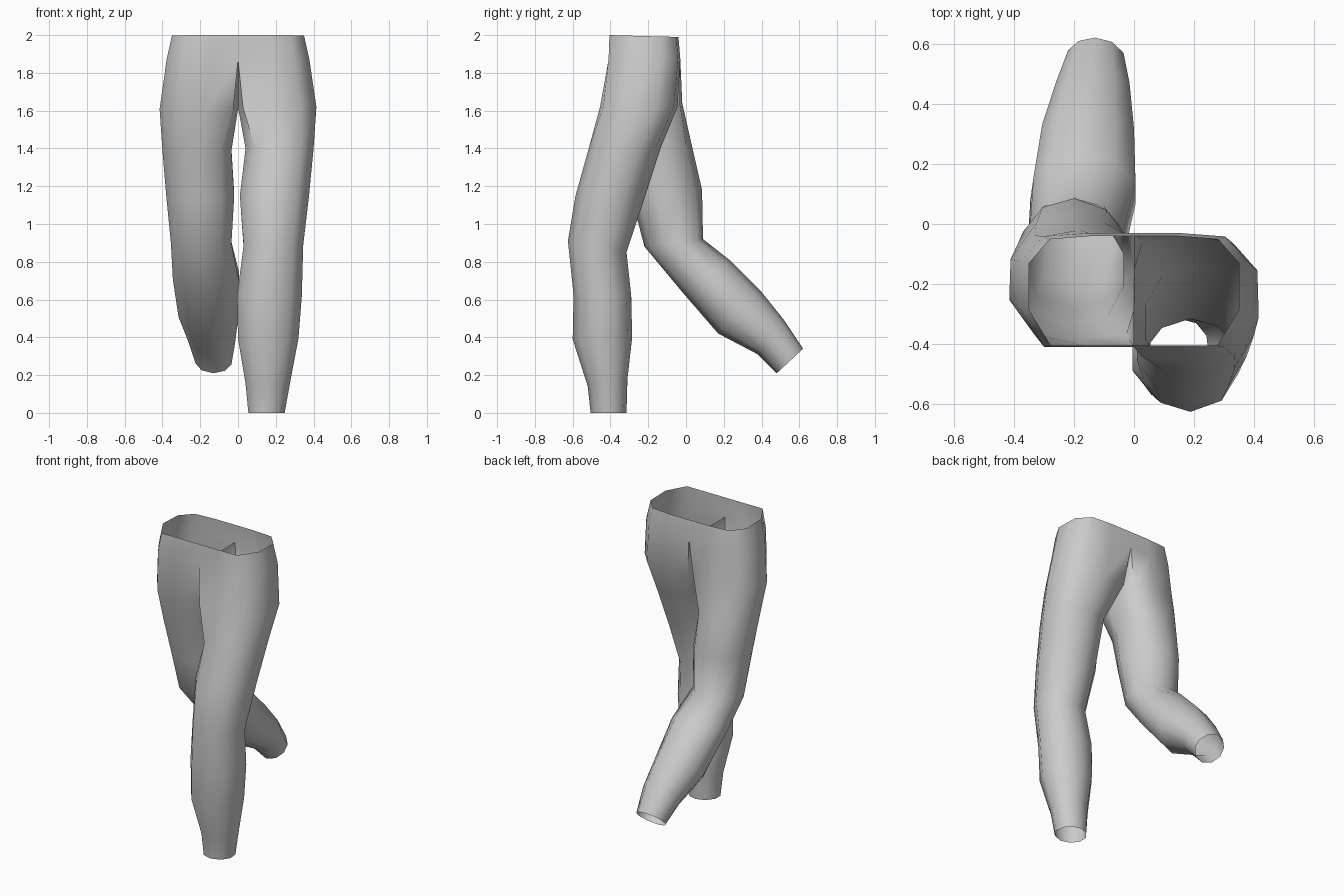
import bpy
import bmesh
import math
from mathutils import Vector

# Remove the default cube only
cube = bpy.data.objects.get("Cube")
if cube:
    bpy.data.objects.remove(cube, do_unlink=True)

# One plain cloth colour
cloth = bpy.data.materials.new("grey cloth")
cloth.use_nodes = True
colour = (0.6, 0.6, 0.6, 1.0)
cloth.diffuse_color = colour
cloth.node_tree.nodes["Principled BSDF"].inputs["Base Color"].default_value = colour

# Cross-sections as (inner to outer, front to back) fractions.
# The last three edges of each ring run along the inner side of the leg.
HIP = [(0, 0), (.4, 0), (.79, 0), (1, .33), (1, .75),
       (.8, .97), (.4, 1), (0, 1), (0, .67), (0, .33)]
LEG = [(.18, .1), (.5, 0), (.83, .12), (1, .4), (.97, .7),
       (.79, .92), (.5, 1), (.2, .9), (0, .64), (0, .35)]
COUNT = len(HIP)
INNER_START = 7

# Rings: inner x, outer x, front (y, z), back (y, z), roundness
WAIST = [
    (0, .35, (-.405, 2), (-.04, 1.99), 0),
    (0, .378, (-.41, 1.87), (-.03, 1.87), 0),
]
FORWARD_LEG = WAIST + [
    (0, .415, (-.455, 1.62), (-.045, 1.62), .35),
    (.04, .40, (-.515, 1.4), (-.135, 1.4), .8),
    (.01, .376, (-.585, 1.15), (-.215, 1.15), 1),
    (.03, .345, (-.625, .91), (-.315, .85), 1),
    (-.005, .338, (-.595, .62), (-.29, .62), 1),
    (0, .32, (-.6, .39), (-.285, .4), 1),
    (.04, .275, (-.52, .14), (-.31, .18), 1),
    (.055, .247, (-.505, 0), (-.315, 0), 1),
]
TRAILING_LEG = WAIST + [
    (0, .415, (-.38, 1.59), (-.02, 1.64), .35),
    (.035, .40, (-.335, 1.37), (.03, 1.42), .8),
    (.02, .38, (-.285, 1.13), (.085, 1.18), 1),
    (.035, .355, (-.22, .88), (.09, .92), 1),
    (-.005, .345, (-.02, .64), (.23, .81), 1),
    (0, .315, (.17, .42), (.40, .64), 1),
    (.015, .265, (.38, .31), (.52, .49), 1),
    (.035, .225, (.48, .21), (.62, .34), 1),
]


def add_leg(bm, rings, side):
    """Loft one trouser leg; the hip level stays open along the middle."""
    levels = []
    for x_in, x_out, front, back, roundness in rings:
        front, back = Vector((0, *front)), Vector((0, *back))
        level = []
        for hip, leg in zip(HIP, LEG):
            u, v = Vector(hip).lerp(Vector(leg), roundness)
            point = front.lerp(back, v)
            point.x = side * (x_in + (x_out - x_in) * u)
            level.append(bm.verts.new(point))
        levels.append(level)
    for row, (upper, lower) in enumerate(zip(levels, levels[1:])):
        for i in range(COUNT):
            if row == 0 and i >= INNER_START:
                continue
            j = (i + 1) % COUNT
            quad = [upper[i], upper[j], lower[j], lower[i]]
            bm.faces.new(quad if side < 0 else quad[::-1])


bm = bmesh.new()
add_leg(bm, FORWARD_LEG, 1)
add_leg(bm, TRAILING_LEG, -1)

# Drop the unused waist points, then sew the hips and crotch ridge together
loose = [v for v in bm.verts if not v.link_faces]
bmesh.ops.delete(bm, geom=loose, context="VERTS")
seam = [v for v in bm.verts if abs(v.co.x) < 1e-5 and v.co.z > 1.8]
bmesh.ops.remove_doubles(bm, verts=seam, dist=1e-4)

# Make sure the cloth faces outward
bm.normal_update()
outer = max(bm.faces, key=lambda f: f.calc_center_median().x)
if outer.normal.x < 0:
    bmesh.ops.reverse_faces(bm, faces=bm.faces[:])

mesh = bpy.data.meshes.new("trousers")
bm.to_mesh(mesh)
bm.free()
mesh.materials.append(cloth)
trousers = bpy.data.objects.new("trousers", mesh)
bpy.context.collection.objects.link(trousers)

# Smooth cloth with creases kept at the crotch
bpy.ops.object.select_all(action="DESELECT")
trousers.select_set(True)
bpy.context.view_layer.objects.active = trousers
bpy.ops.object.shade_smooth_by_angle(angle=math.radians(60))
